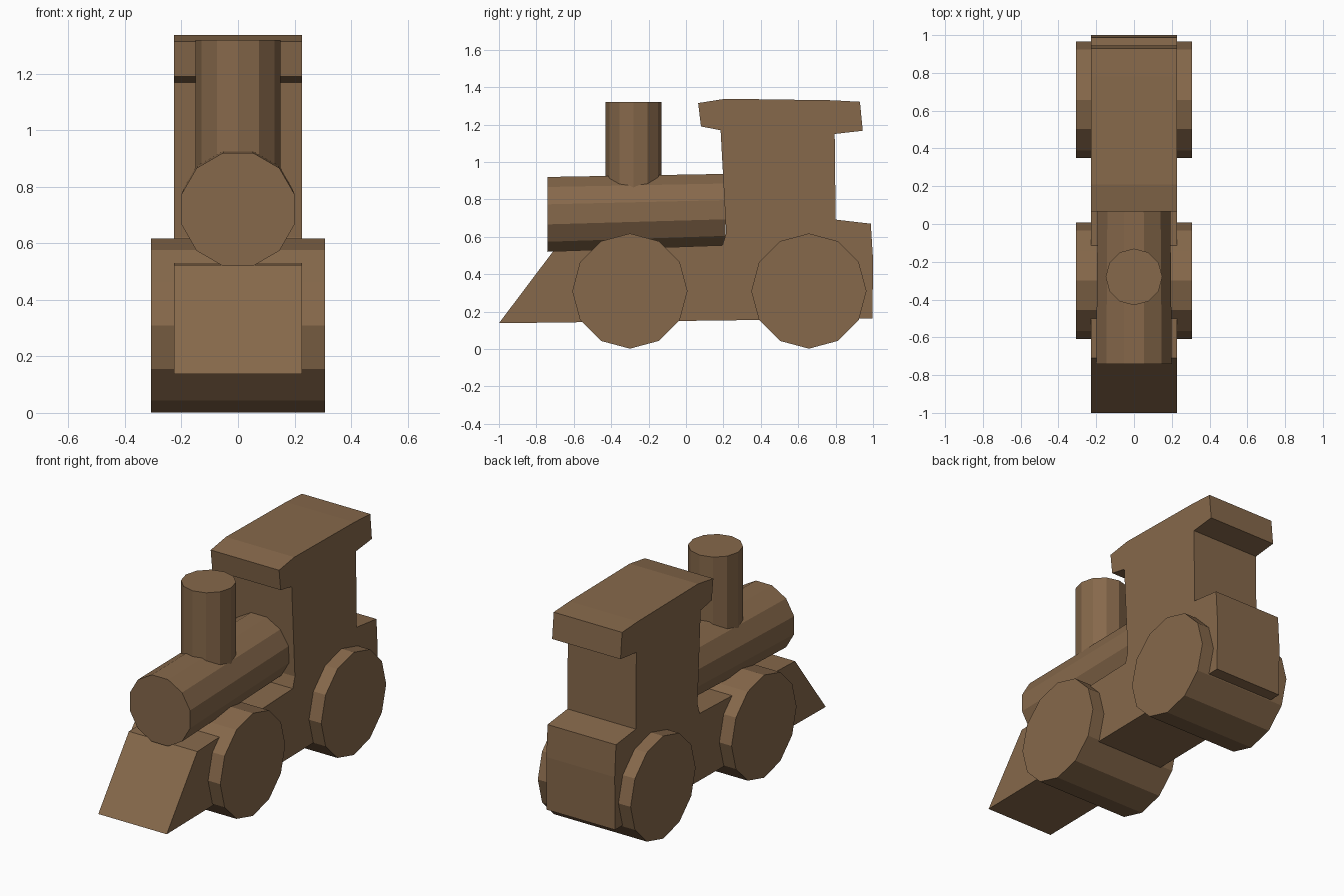
import bpy, bmesh, math
from mathutils import Vector

if "Cube" in bpy.data.objects:
    bpy.data.objects.remove(bpy.data.objects["Cube"])

wood = bpy.data.materials.new("brown_wood")
wood.diffuse_color = (0.24, 0.14, 0.07, 1)
wood.use_nodes = True
wood.node_tree.nodes["Principled BSDF"].inputs["Base Color"].default_value = wood.diffuse_color


def loft(name, start, end):
    """Solid between two matching outlines, flat shaded."""
    bm = bmesh.new()
    a = [bm.verts.new(p) for p in start]
    b = [bm.verts.new(p) for p in end]
    bm.faces.new(a)
    bm.faces.new(b[::-1])
    for i in range(len(a)):
        j = (i + 1) % len(a)
        bm.faces.new((a[i], b[i], b[j], a[j]))
    bmesh.ops.recalc_face_normals(bm, faces=bm.faces)
    mesh = bpy.data.meshes.new(name)
    bm.to_mesh(mesh)
    bm.free()
    mesh.materials.append(wood)
    obj = bpy.data.objects.new(name, mesh)
    bpy.context.collection.objects.link(obj)
    return obj


def ring(centre, u, v, radius, turn=0.0, sides=12):
    """Polygon ring in the plane of u and v."""
    c, u, v = Vector(centre), Vector(u), Vector(v)
    angles = [turn + math.tau * i / sides for i in range(sides)]
    return [c + radius * (u * math.cos(t) + v * math.sin(t)) for t in angles]


X, Y, Z = (1, 0, 0), (0, 1, 0), (0, 0, 1)

# Body: cow catcher, deck, cab and overhanging roof as one side profile
profile = [(-1, 0.138), (-0.71, 0.523), (0.195, 0.555), (0.215, 0.62),
           (0.185, 1.17), (0.08, 1.19), (0.065, 1.315), (0.21, 1.338),
           (0.78, 1.33), (0.93, 1.322), (0.945, 1.167), (0.795, 1.15),
           (0.8, 0.692), (0.988, 0.67), (1, 0.48), (0.997, 0.163)]
loft("body", *[[(x, y, z) for y, z in profile] for x in (-0.227, 0.227)])

# Boiler: slightly tapered, flat side up
flat = math.radians(15)
loft("boiler", ring((0, -0.74, 0.72), X, Z, 0.207, flat),
     ring((0, 0.21, 0.745), X, Z, 0.198, flat))

# Chimney
loft("chimney", ring((0, -0.28, 0.82), X, Y, 0.15), ring((0, -0.28, 1.32), X, Y, 0.15))

# Wheels: each pair is one roller through the full width
for name, y in (("front_wheels", -0.3), ("rear_wheels", 0.657)):
    loft(name, *[ring((x, y, 0.31), Y, Z, 0.308) for x in (-0.308, 0.308)])
